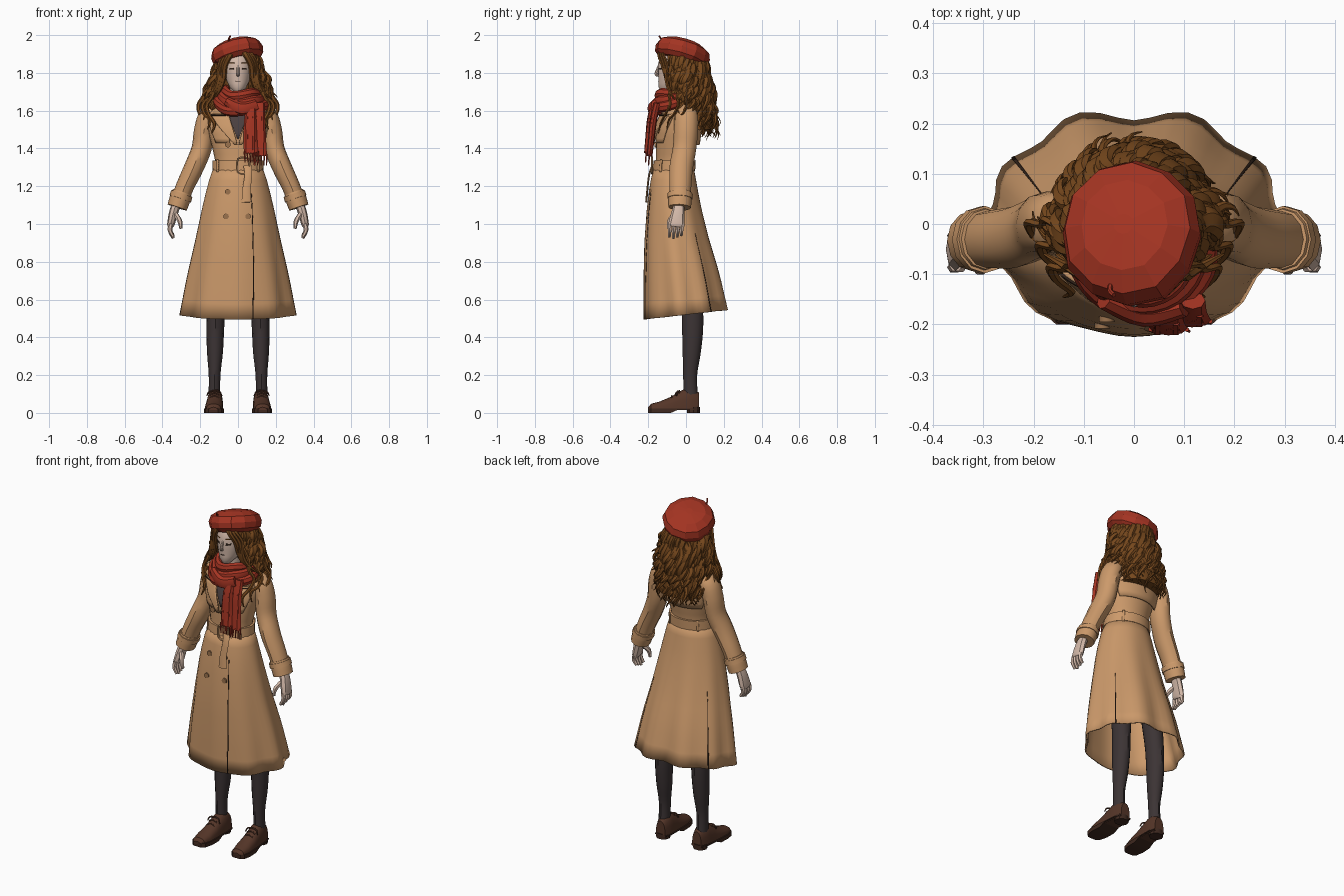
import bpy, bmesh, random
from math import sin, cos, pi, exp, radians
from mathutils import Vector

random.seed(4)
if "Cube" in bpy.data.objects:
    bpy.data.objects.remove(bpy.data.objects["Cube"])
made = []


def material(name, *rgb):
    m = bpy.data.materials.new(name)
    m.use_nodes = True
    m.diffuse_color = (*rgb, 1)
    bsdf = next(n for n in m.node_tree.nodes if n.type == 'BSDF_PRINCIPLED')
    bsdf.inputs["Base Color"].default_value = (*rgb, 1)
    return m


TAN = material("coat tan", .6, .32, .145)
RED = material("wool red", .37, .034, .016)
HAIR = material("hair brown", .18, .064, .012)
SKIN = material("pale skin", .66, .49, .4)
STOCKING = material("stocking charcoal", .045, .034, .035)
LEATHER = material("shoe leather", .09, .036, .021)
SOLE = material("sole brown", .05, .022, .014)
DARK = material("seam dark", .03, .016, .01)
SHIRT = material("shirt grey", .07, .05, .05)
BUTTON = material("button brown", .33, .17, .075)


def skin(name, rings, mat, closed=False, wrap=True, cap=True, thick=0):
    """Join rings of points into one mesh."""
    bm = bmesh.new()
    vs = [[bm.verts.new(p) for p in r] for r in rings]
    n = len(rings[0])
    for i in range(len(vs) if closed else len(vs) - 1):
        a, b = vs[i], vs[(i + 1) % len(vs)]
        for j in range(n if wrap else n - 1):
            k = (j + 1) % n
            bm.faces.new((a[j], a[k], b[k], b[j]))
    if cap and wrap and not closed:
        bm.faces.new(vs[0])
        bm.faces.new(vs[-1])
    bmesh.ops.recalc_face_normals(bm, faces=bm.faces)
    me = bpy.data.meshes.new(name)
    bm.to_mesh(me)
    bm.free()
    ob = bpy.data.objects.new(name, me)
    bpy.context.collection.objects.link(ob)
    me.materials.append(mat)
    if thick:
        mod = ob.modifiers.new("thickness", 'SOLIDIFY')
        mod.thickness, mod.offset = thick, 0
    made.append(ob)
    return ob


def sweep(name, path, mat, sides=8, n=4, side=(1, 0, 0), closed=False, flip=1):
    """Smooth tube through (x, y, z, width, depth) points."""
    P = [Vector((p[0] * flip, *p[1:])) for p in path]
    c, pts = len(P), []
    pick = lambda i: P[i % c] if closed else P[max(0, min(c - 1, i))]
    for i in range(c if closed else c - 1):
        a, b, d, e = (pick(i + k) for k in (-1, 0, 1, 2))
        for s in range(n):
            t = s / n
            pts.append(b + (d - a) * (t / 2) + (a * 2 - b * 5 + d * 4 - e) * (t * t / 2)
                       + (b * 3 - a - d * 3 + e) * (t ** 3 / 2))
    if not closed:
        pts.append(P[-1])
    pos = [Vector(p[:3]) for p in pts]
    m, rings = len(pos), []
    for i, p in enumerate(pos):
        nxt = pos[(i + 1) % m] if closed else pos[min(i + 1, m - 1)]
        prv = pos[i - 1] if closed else pos[max(i - 1, 0)]
        tan = (nxt - prv).normalized()
        v = tan.cross(Vector(side)).normalized()
        u = v.cross(tan)
        w, d = max(pts[i][3], .001), max(pts[i][4], .001)
        rings.append([p + u * (w * cos(q)) + v * (d * sin(q))
                      for q in (2 * pi * j / sides for j in range(sides))])
    return skin(name, rings, mat, closed)


def surface(table, fold=0, lift=0):
    """Body surface from (z, centre y, half width, half depth) rows; u = 0 is the front."""
    def f(u, z, off=0):
        rows = sorted(table)
        zz = max(rows[0][0], min(rows[-1][0], z))
        a, b = next((a, b) for a, b in zip(rows, rows[1:]) if zz <= b[0])
        t = (zz - a[0]) / (b[0] - a[0])
        cy, rx, ry = (a[i] + (b[i] - a[i]) * t for i in (1, 2, 3))
        d = (rows[-1][0] - zz) / (rows[-1][0] - rows[0][0])
        k = 1 + fold * d ** 1.3 * (cos(9 * u) - .5 * cos(6 * u)) * (1 - .7 * max(0, cos(u)))
        return Vector((sin(u) * (rx * k + off), cy - cos(u) * (ry * k + off),
                       z + lift * d * (1 - cos(u)) / 2))
    return f


def loft(name, f, zs, mat, sides=24, off=0, **kw):
    return skin(name, [[f(2 * pi * i / sides, z, off) for i in range(sides)] for z in zs], mat, **kw)


def patch(name, f, low, high, z0, z1, mat, off=.006, thick=.006, cols=8, rows=6):
    """Plate lying on a surface; low and high give the u span at its bottom and top."""
    mix = lambda a, b, t: a + (b - a) * t
    rings = []
    for r in range(rows + 1):
        t = r / rows
        a, b = mix(low[0], high[0], t), mix(low[1], high[1], t)
        rings.append([f(mix(a, b, c / cols), mix(z0, z1, t), off) for c in range(cols + 1)])
    return skin(name, rings, mat, wrap=False, thick=thick)


def button(name, p):
    bpy.ops.mesh.primitive_cylinder_add(vertices=12, radius=.015, depth=.012, location=p,
                                        rotation=(pi / 2, 0, 0))
    ob = bpy.context.object
    ob.name = name
    ob.data.materials.append(BUTTON)
    made.append(ob)


# Coat body, skirt and belt
torso = surface([(1.26, -.065, .125, .1), (1.34, -.06, .122, .1), (1.42, -.052, .14, .108),
                 (1.5, -.043, .16, .11), (1.57, -.03, .165, .1), (1.62, -.025, .13, .085),
                 (1.67, -.04, .07, .065)])
loft("coat_body", torso, [1.28 + .03 * i for i in range(14)], TAN)
skirt = surface([(.495, 0, .293, .219), (.7, -.022, .26, .198), (.9, -.048, .219, .168),
                 (1.1, -.065, .18, .137), (1.22, -.067, .152, .118), (1.31, -.065, .122, .1)], .05, .05)
loft("coat_skirt", skirt, [.495 + .0815 * i for i in range(11)], TAN, sides=54, cap=False, thick=.008)
patch("front_opening", skirt, (.26, .28), (.42, .44), .495, 1.16, DARK, .003, .004, 2, 12)
loft("belt", torso, (1.28, 1.285, 1.33, 1.335), TAN, off=.012)
for u in (-2.4, -.9, .9, 2.4):
    patch("belt_loop", torso, (u - .05, u + .05), (u - .05, u + .05), 1.275, 1.34, TAN, .014, cols=2)
sweep("belt_buckle", [(x, -.18, z, .006, .006) for x, z in
                      ((0, 1.275), (0, 1.345), (.055, 1.345), (.055, 1.275))],
      TAN, 6, 3, (0, 1, 0), True)
sweep("belt_tail", [(.05, -.178, 1.31, .022, .005), (.055, -.195, 1.26, .02, .005),
                    (.045, -.205, 1.18, .022, .005), (.045, -.21, 1.115, .026, .006)], TAN)
for z in (1.17, 1.04):
    for u in (-.33, .28):
        button("skirt_button", skirt(u, z, .004))
button("chest_button", torso(-.37, 1.42, .008))

# Lapels, shirt opening, flaps, collar and side vents
patch("shirt_front", torso, (-.02, .02), (-.45, .45), 1.45, 1.63, SHIRT, .004)
patch("storm_flap", torso, (pi - .9, pi + .9), (pi - 1.3, pi + 1.3), 1.42, 1.61, TAN, .014, cols=14)
collar = surface([(1.58, -.04, .13, .1), (1.66, -.04, .08, .075)])
patch("collar", collar, (.7, 2 * pi - .7), (.6, 2 * pi - .6), 1.58, 1.68, TAN, .012, cols=20)
for s in (1, -1):
    patch("lapel", torso, (.02 * s, .12 * s), (.28 * s, .95 * s), 1.42, 1.58, TAN, .014, .009)
    patch("lapel_notch", torso, (.35 * s, .9 * s), (.4 * s, .93 * s), 1.573, 1.579, DARK, .02, .004, rows=1)
    patch("chest_flap", torso, (.3 * s, .9 * s), (.3 * s, 1.2 * s), 1.43, 1.57, TAN, .006)
    patch("side_vent", skirt, (2.19 * s, 2.215 * s), (2.2 * s, 2.21 * s), .495, .93, DARK, .003, .004, 2, 10)

# Sleeves, cuffs and hands
for s in (1, -1):
    sweep("sleeve", [(.1, -.01, 1.585, .045, .05), (.15, 0, 1.575, .055, .062), (.178, 0, 1.5, .054, .064),
                     (.193, -.008, 1.4, .053, .062), (.233, -.025, 1.3, .052, .062),
                     (.28, -.03, 1.2, .048, .058), (.318, -.033, 1.1, .046, .054)], TAN, 12, flip=s)
    sweep("cuff", [(.295, -.03, 1.168, .052, .06), (.303, -.031, 1.145, .056, .063),
                   (.322, -.034, 1.088, .053, .06)], TAN, 12, 2, flip=s)
    sweep("cuff_strap", [(.297, -.031, 1.16, .059, .067), (.306, -.032, 1.134, .06, .067)], TAN, 12, 2, flip=s)
    sweep("shoulder_strap", [(.09, -.012, 1.645, .008, .022), (.135, -.005, 1.635, .008, .024),
                             (.18, 0, 1.605, .007, .024)], TAN, side=(0, 0, 1), flip=s)
    sweep("palm", [(.324, -.035, 1.11, .024, .028), (.341, -.042, 1.06, .024, .035),
                   (.355, -.05, 1.0, .02, .043), (.357, -.052, .985, .014, .039)], SKIN, flip=s)
    for i in range(4):
        y, tip = -.084 + .021 * i, .924 + .008 * abs(i - 1)
        sweep("finger", [(.355, y, 1.0, .013, .011), (.36, y - .003, .965, .012, .011),
                         (.342, y - .004, tip, .008, .008)], SKIN, 6, 3, flip=s)
    sweep("thumb", [(.33, -.063, 1.05, .014, .014), (.308, -.088, 1.015, .013, .013),
                    (.302, -.092, .975, .008, .008)], SKIN, 6, 3, flip=s)

# Legs and shoes
last = [(-.2, .02, .03), (-.185, .038, .048), (-.14, .048, .06), (-.08, .047, .085),
        (-.04, .045, .11), (0, .043, .13), (.04, .041, .13), (.07, .03, .105)]
for s in (1, -1):
    sweep("leg", [(.1, .0, .95, .065, .07), (.115, .03, .6, .05, .058), (.12, .035, .45, .047, .056),
                  (.122, .03, .32, .042, .048), (.124, .022, .2, .031, .037), (.125, .025, .08, .031, .038)],
          STOCKING, 12, flip=s)
    upper, sole = [], []
    for y, w, h in last:
        x = s * (.122 - .04 * y)
        upper.append([(x + w * cos(a), y, .015 + (h - .015) * sin(a) ** .6)
                      for a in (pi * j / 10 for j in range(11))])
        low = .018 if y > -.06 else 0
        sole.append([(x + q * (w + .005), y, z) for q, z in ((-1, low), (1, low), (1, .024), (-1, .024))])
    skin("shoe_upper", upper, LEATHER)
    skin("shoe_sole", sole, SOLE)
    sweep("shoe_heel", [(.122, .04, 0, .04, .037), (.122, .04, .03, .04, .037)], SOLE, 10, 2, flip=s)
    for y, z in ((-.075, .088), (-.055, .102), (-.035, .115)):
        sweep("lace", [(.1, y, z - .008, .004, .004), (.125, y, z + .002, .004, .004),
                       (.15, y, z - .008, .004, .004)], LEATHER, 6, 3, (0, 0, 1), flip=s)
    for d in (-1, 1):
        sweep("lace_bow", [(.125, -.035, .114, .004, .004), (.125 + .028 * d, -.045, .113, .006, .004),
                           (.125 + .04 * d, -.05, .09, .003, .003)], LEATHER, 6, 3, (0, 1, 0), flip=s)

# Head and face
face = surface([(1.695, -.108, .018, .024), (1.725, -.09, .045, .055), (1.76, -.072, .061, .074),
                (1.8, -.06, .071, .088), (1.85, -.053, .077, .094), (1.9, -.046, .07, .086),
                (1.94, -.04, .04, .05)])
loft("head", face, (1.695, 1.71, 1.725, 1.745, 1.76, 1.78, 1.8, 1.85, 1.9, 1.94), SKIN)
sweep("neck", [(0, -.04, 1.6, .045, .045), (0, -.055, 1.77, .04, .042)], SKIN, 12)
sweep("nose", [(0, -.143, 1.84, .006, .005), (0, -.155, 1.805, .008, .009), (0, -.156, 1.79, .009, .008),
               (0, -.142, 1.783, .005, .004)], SKIN)
patch("mouth", face, (-.22, .22), (-.2, .2), 1.754, 1.757, DARK, .001, .002, rows=1)
for s in (1, -1):
    patch("eye", face, (.28 * s, .62 * s), (.3 * s, .66 * s), 1.818, 1.827, DARK, .001, .002, rows=2)
    patch("eyebrow", face, (.24 * s, .66 * s), (.26 * s, .64 * s), 1.85, 1.854, HAIR, .001, .002, rows=1)

# Hair: inner volume, wavy locks, parted fringe and loose front curls
volume = surface([(1.5, .07, .12, .07), (1.62, .055, .13, .085), (1.75, .03, .112, .09),
                  (1.85, -.01, .095, .1), (1.93, -.02, .075, .09)])
loft("hair_volume", volume, (1.5, 1.56, 1.62, 1.68, 1.75, 1.8, 1.85, 1.93), HAIR)


def lock(phi, layer, end, width):
    path, wave = [], random.uniform(0, 2 * pi)
    turns = random.uniform(13, 20)
    for k in range(19):
        t = k / 18
        rx, back = .09 + .09 * t, cos(phi) > 0
        ry = .1 + .088 * t ** .5 if back else .085
        grow = t ** .6
        wob, sway = .019 * grow * cos(wave + turns * t), .024 * grow * sin(wave + turns * t)
        x = sin(phi) * (rx * layer + wob) + cos(phi) * sway
        y = -.03 + cos(phi) * (ry * layer + wob) - sin(phi) * sway + (0 if back else .05 * t)
        w = width * (.75 + .5 * sin(pi * t)) * (1 - t ** 4) + .002
        path.append((x, y, 1.91 + (end - 1.91) * t, w, w * .65))
    sweep("hair_lock", path, HAIR, 6, 2, (cos(phi), -sin(phi), 0))


for count, layer in ((66, 1), (42, .87)):
    for i in range(count):
        phi = -2.35 + 4.7 * i / (count - 1) + random.uniform(-.06, .06)
        shoulder = .09 * exp(-((abs(phi) - 1.6) / .4) ** 2)
        lock(phi, layer + random.uniform(-.06, .06),
             1.46 + .02 * abs(phi) + shoulder + random.uniform(-.02, .09), random.uniform(.012, .021))
for s in (1, -1):
    for d in (0, .012, .024):
        sweep("fringe_lock", [(.008, -.125, 1.935, .014, .01), (.042 + d, -.143 + d, 1.895, .016, .009),
                              (.07 + d, -.125 + d, 1.84, .016, .01), (.077 + d, -.105, 1.77, .014, .01),
                              (.1 + d, -.09, 1.71, .012, .009), (.13 + d * 2, -.06, 1.66, .003, .003)],
              HAIR, 6, flip=s)
    for d, low in ((0, 1.48), (.022, 1.5), (.044, 1.55)):
        back = d * 2
        sweep("front_curl", [(.095, -.085 + d, 1.8, .009, .008), (.125 + d, -.08 + back, 1.73, .012, .008),
                             (.135 + d, -.09 + back, 1.68, .012, .008), (.165 + d, -.085 + back, 1.63, .011, .008),
                             (.155 + d, -.11 + back, 1.58, .01, .007),
                             (.125 + d, -.135 + back, low + .05, .009, .006),
                             (.14 + d, -.145 + back, low, .003, .003)], HAIR, 6, flip=s)

# Beret
rim = [(.085, -.045), (.115, -.045), (.138, -.024), (.144, .008), (.131, .042), (.09, .065), (.02, .074)]
lumps = [random.uniform(.97, 1.03) for j in range(12)]
beret = skin("beret", [[(r * k * cos(pi * j / 6), r * k * 1.04 * sin(pi * j / 6), z)
                        for j, k in enumerate(lumps)] for r, z in rim], RED)
beret.location = (-.004, -.02, 1.9)
beret.rotation_euler = (radians(-16), radians(-14), 0)
sweep("beret_stem", [(-.045, -.115, 1.955, .006, .006), (-.048, -.132, 1.98, .005, .005),
                     (-.04, -.142, 1.995, .005, .005)], RED, 6)

# Scarf: wraps, hanging ends and fringe
for rx, ry, z, drop, w in ((.084, .085, 1.7, .02, .028), (.106, .1, 1.67, .035, .03), (.128, .11, 1.645, .045, .028)):
    sweep("scarf_wrap", [(.018 + rx * sin(a), -.06 - ry * cos(a), z - drop * cos(a) + .008 * sin(3 * a), w, .022)
                         for a in (2 * pi * k / 10 for k in range(10))],
          RED, 8, 3, (0, 0, 1), True)
sweep("scarf_knot", [(-.06, -.15, 1.65, .025, .02), (.02, -.18, 1.61, .035, .025), (.1, -.165, 1.63, .03, .02)],
      RED, side=(0, 0, 1))
for x, y, low, w in ((.065, -.188, 1.375, .036), (.112, -.172, 1.36, .036)):
    sweep("scarf_end", [(x + .005, y + .02, 1.64, w * .7, .018), (x, y, 1.55, w * .9, .019),
                        (x, y - .01, 1.46, w, .017), (x + .004, y - .02, low, w * 1.05, .014)], RED)
    for d in (-.5, .5):
        sweep("scarf_pleat", [(x + w * d, y - .009, 1.57, .008, .006), (x + w * d, y - .028, low, .01, .006)], RED, 6)
    for k in range(6):
        fx = x + .004 + w * (k / 2.5 - 1)
        sweep("scarf_fringe", [(fx, y - .022, low + .01, .005, .005),
                               (fx + random.uniform(-.006, .006), y - .026, low - .05, .003, .003)], RED, 5, 2)

# Keep hard edges, soften the rest
bpy.ops.object.select_all(action='DESELECT')
for ob in made:
    ob.select_set(True)
bpy.context.view_layer.objects.active = made[0]
bpy.ops.object.shade_smooth_by_angle(angle=radians(35))
for p in beret.data.polygons:
    p.use_smooth = False
